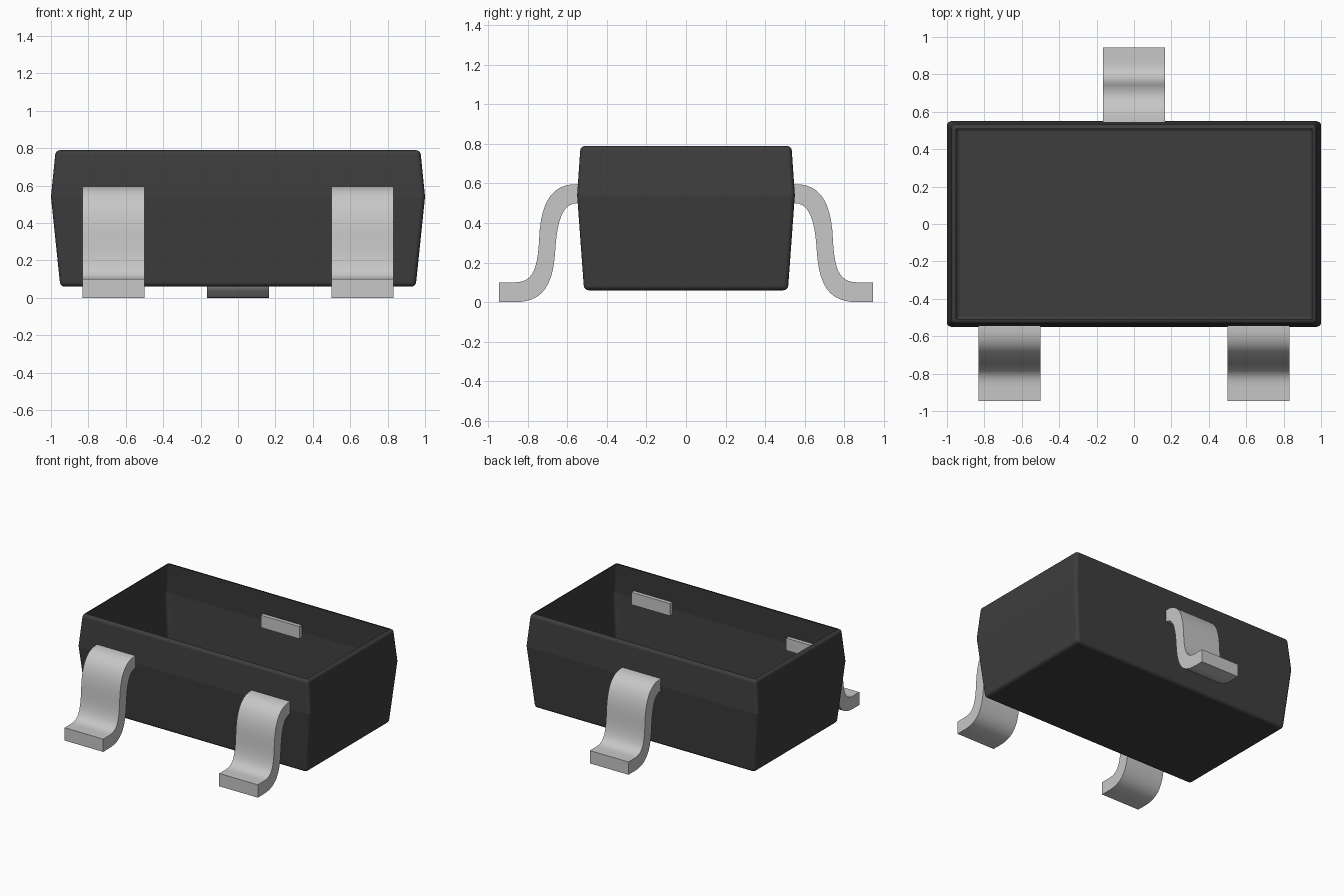
import bpy, bmesh
from mathutils import Vector
from mathutils.geometry import interpolate_bezier

cube = bpy.data.objects.get("Cube")
if cube:
    bpy.data.objects.remove(cube)


def material(name, colour, rough):
    m = bpy.data.materials.new(name)
    m.use_nodes = True
    m.diffuse_color = (*colour, 1)
    bsdf = m.node_tree.nodes["Principled BSDF"]
    bsdf.inputs["Base Color"].default_value = (*colour, 1)
    bsdf.inputs["Roughness"].default_value = rough
    return m


BLACK = material("black plastic", (0.047, 0.047, 0.047), 0.6)
METAL = material("light grey metal", (0.57, 0.57, 0.57), 0.4)


def add_object(name, bm, mat):
    bmesh.ops.recalc_face_normals(bm, faces=bm.faces)
    mesh = bpy.data.meshes.new(name)
    bm.to_mesh(mesh)
    bm.free()
    mesh.materials.append(mat)
    ob = bpy.data.objects.new(name, mesh)
    bpy.context.collection.objects.link(ob)
    return ob


# Body: two stacked tapered boxes, rounded edges, open at the top
def build_body():
    bm = bmesh.new()
    levels = [(0.95, 0.515, 0.06), (1.0, 0.55, 0.54), (0.975, 0.533, 0.79)]
    rings = [[bm.verts.new((sx * x, sy * y, z))
              for sx, sy in ((-1, -1), (1, -1), (1, 1), (-1, 1))]
             for x, y, z in levels]
    for low, high in zip(rings, rings[1:]):
        for i in range(4):
            j = (i + 1) % 4
            bm.faces.new((low[i], low[j], high[j], high[i]))
    bm.faces.new(rings[0][::-1])
    bm.faces.new(rings[2])

    def on_waist(e):
        return all(abs(v.co.z - 0.54) < 1e-4 for v in e.verts)

    bmesh.ops.bevel(bm, geom=[e for e in bm.edges if not on_waist(e)],
                    offset=0.024, segments=4, profile=0.5, affect='EDGES')
    bmesh.ops.recalc_face_normals(bm, faces=bm.faces)
    top = max(bm.faces, key=lambda f: f.calc_center_median().z)
    bmesh.ops.delete(bm, geom=[top], context='FACES_ONLY')
    for f in bm.faces:
        f.smooth = True
    for e in bm.edges:
        if on_waist(e):
            e.smooth = False
    ob = add_object("body", bm, BLACK)
    mod = ob.modifiers.new("flat walls", 'WEIGHTED_NORMAL')
    mod.keep_sharp = True


# Lead: S-shaped strip, its outer and inner lines each made of two curves
def curve(start, *pieces):
    pts = [Vector((*start, 0))]
    for a, b, end in pieces:
        pts += interpolate_bezier(pts[-1], Vector((*a, 0)),
                                  Vector((*b, 0)), Vector((*end, 0)), 12)[1:]
    return [(p[0], p[1]) for p in pts]


OUTER = ([(0.517, 0.596)]
         + curve((0.55, 0.596),
                 ((0.68, 0.60), (0.735, 0.50), (0.742, 0.32)),
                 ((0.75, 0.15), (0.78, 0.10), (0.87, 0.10)))
         + [(0.945, 0.10)])
INNER = ([(0.517, 0.50)]
         + curve((0.55, 0.50),
                 ((0.62, 0.50), (0.65, 0.42), (0.66, 0.27)),
                 ((0.67, 0.06), (0.74, 0.0), (0.87, 0.0)))
         + [(0.945, 0.0)])


def build_lead(name, x, side):
    half = 0.166
    bm = bmesh.new()
    lines = [[bm.verts.new((x - half, side * y, z)) for y, z in line]
             for line in (OUTER, INNER)]
    for i in range(len(OUTER) - 1):
        bm.faces.new((lines[0][i], lines[0][i + 1],
                      lines[1][i + 1], lines[1][i]))
    ext = bmesh.ops.extrude_face_region(bm, geom=bm.faces[:])["geom"]
    bmesh.ops.translate(bm, vec=(2 * half, 0, 0),
                        verts=[g for g in ext if isinstance(g, bmesh.types.BMVert)])
    ob = add_object(name, bm, METAL)
    bpy.ops.object.select_all(action='DESELECT')
    ob.select_set(True)
    bpy.context.view_layer.objects.active = ob
    bpy.ops.object.shade_smooth_by_angle(angle=0.6)


build_body()
build_lead("front_lead_left", 0.666, -1)
build_lead("front_lead_right", -0.666, -1)
build_lead("back_lead", 0, 1)
